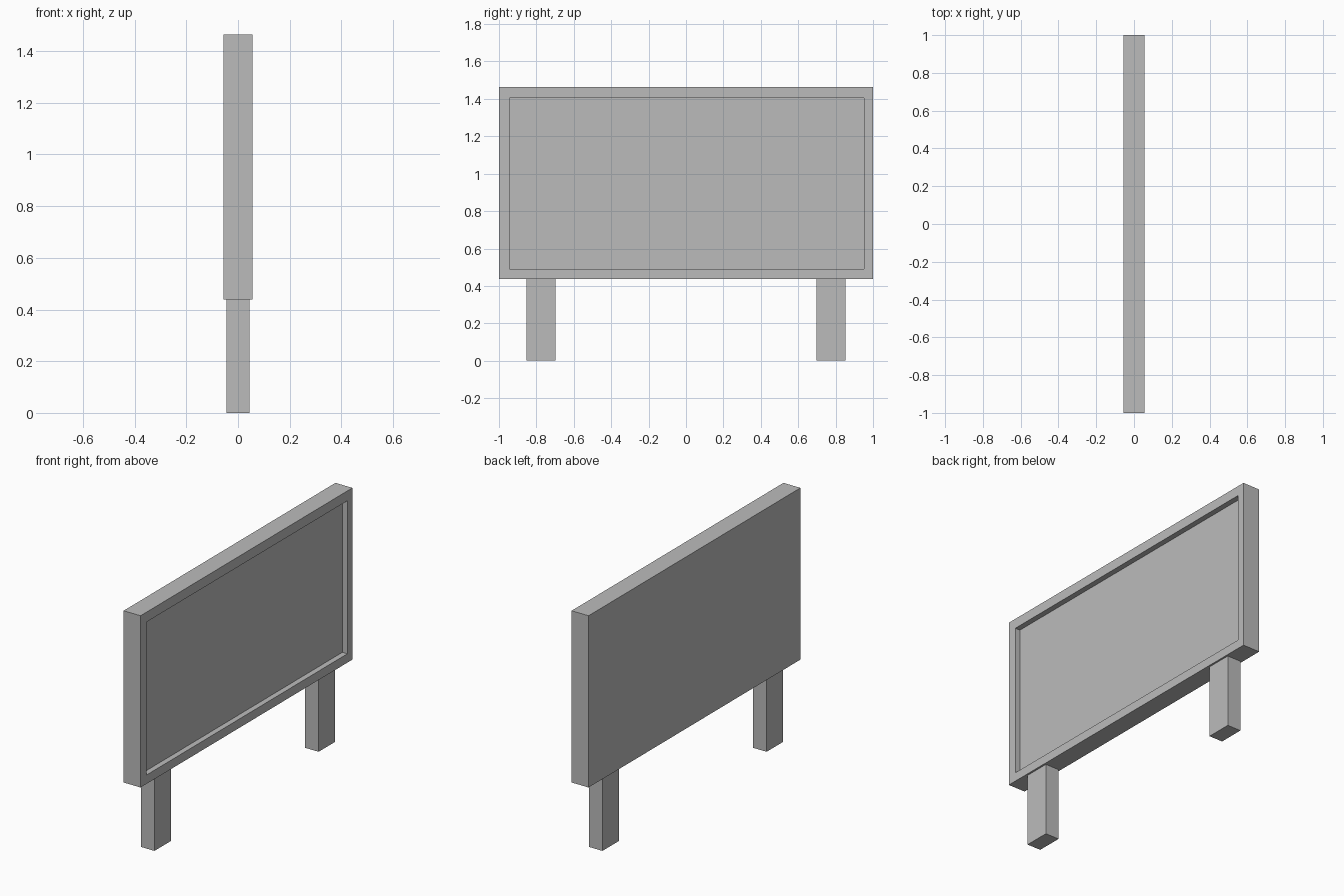
import bpy
import bmesh
from mathutils import Vector

if "Cube" in bpy.data.objects:
    bpy.data.objects.remove(bpy.data.objects["Cube"], do_unlink=True)

# Single plain grey for the whole sign
grey = bpy.data.materials.new("plain_grey")
grey.use_nodes = True
colour = (0.5, 0.5, 0.5, 1)
grey.diffuse_color = colour
grey.node_tree.nodes["Principled BSDF"].inputs["Base Color"].default_value = colour


def add_box(name, low, high, edit=None):
    """Box between two corners, with an optional bmesh edit."""
    low, high = Vector(low), Vector(high)
    bm = bmesh.new()
    bmesh.ops.create_cube(bm, size=1)
    bmesh.ops.scale(bm, vec=high - low, verts=bm.verts)
    bmesh.ops.translate(bm, vec=(low + high) / 2, verts=bm.verts)
    if edit:
        edit(bm)
    mesh = bpy.data.meshes.new(name)
    bm.to_mesh(mesh)
    bm.free()
    mesh.materials.append(grey)
    obj = bpy.data.objects.new(name, mesh)
    bpy.context.collection.objects.link(obj)
    return obj


half_x = 0.056
board_bottom, board_top = 0.438, 1.464
recess_y = (-0.945, 0.953)
recess_z = (0.491, 1.405)
recess_depth = 0.033


def recess_face(bm):
    """Inset the +x face to a rim, then push the middle inward."""
    bm.normal_update()
    face = max(bm.faces, key=lambda f: f.normal.x)
    bmesh.ops.inset_region(bm, faces=[face], thickness=0.05)
    for v in face.verts:
        v.co.y = recess_y[v.co.y > 0]
        v.co.z = recess_z[v.co.z > (board_bottom + board_top) / 2]
    extruded = bmesh.ops.extrude_discrete_faces(bm, faces=[face])["faces"][0]
    for v in extruded.verts:
        v.co.x -= recess_depth
    bmesh.ops.recalc_face_normals(bm, faces=bm.faces)


# Sign board with recessed display panel
add_box("sign_board", (-half_x, -1, board_bottom), (half_x, 1, board_top), recess_face)

# Two support posts
for name, y in (("front_post", -0.775), ("back_post", 0.775)):
    add_box(name, (-0.045, y - 0.078, 0), (0.045, y + 0.078, board_bottom))
